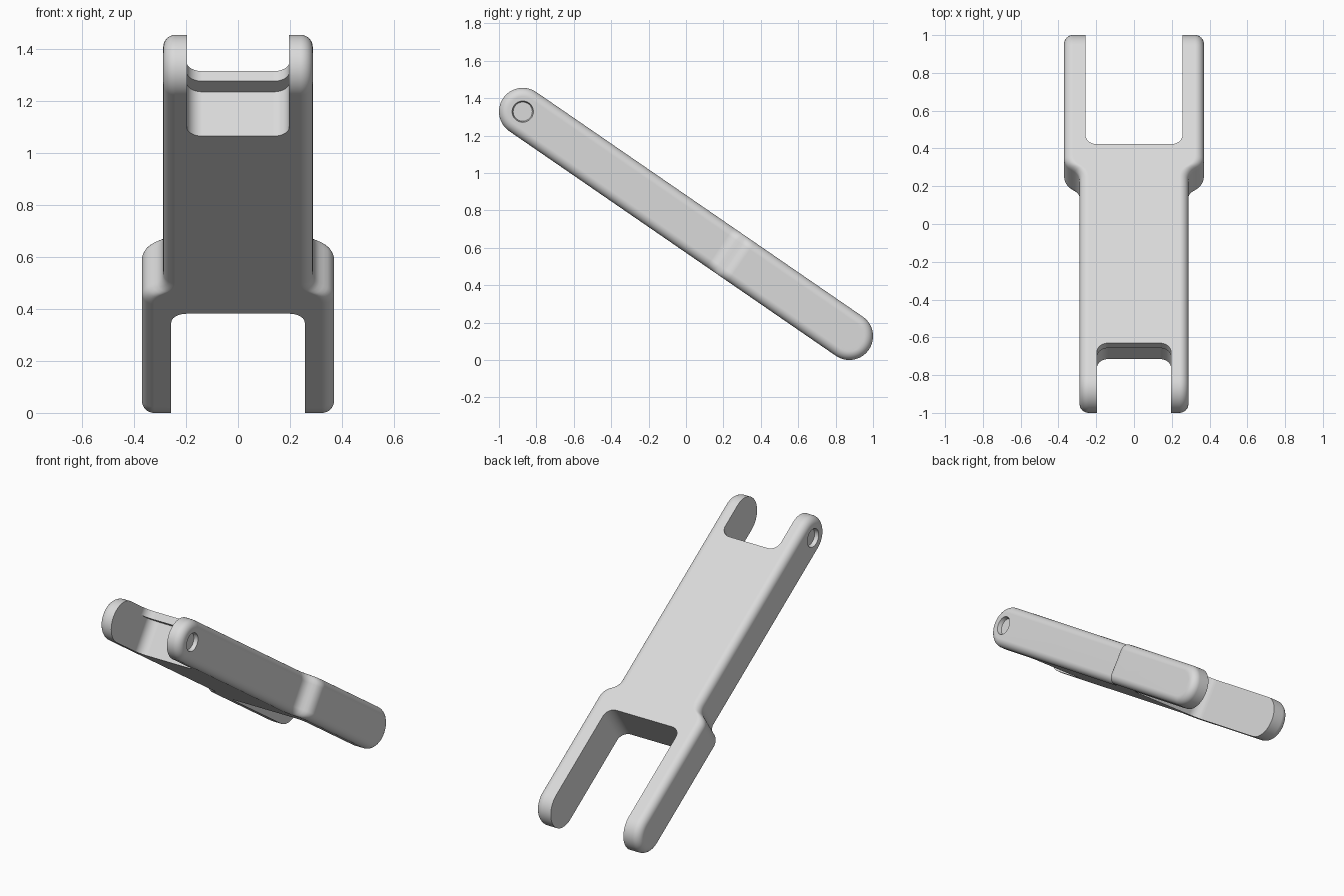
import bpy, bmesh, math
from mathutils import Matrix

old = bpy.data.objects.get("Cube")
if old:
    bpy.data.objects.remove(old, do_unlink=True)

# Link dimensions, measured along its own length (u), width (x) and thickness (v)
R = 0.127
LENGTH = 2.119
FILLET = 0.047
WIDE, NARROW = 0.37, 0.288
FLARE_A, FLARE_B = 0.70, 0.84
TILT = Matrix.Translation((0, 0.873, 0.127)) @ Matrix.Rotation(-math.atan2(1.201, 1.746), 4, 'X')

metal = bpy.data.materials.new("light_grey_metal")
metal.use_nodes = True
colour = (0.7, 0.7, 0.7, 1)
metal.diffuse_color = colour
metal.node_tree.nodes["Principled BSDF"].inputs["Base Color"].default_value = colour


def make_object(name, bm):
    """Turn local (x, u, v) geometry into a tilted object."""
    for v in bm.verts:
        v.co.y = -v.co.y
    bmesh.ops.recalc_face_normals(bm, faces=bm.faces)
    mesh = bpy.data.meshes.new(name)
    bm.to_mesh(mesh)
    bm.free()
    mesh.transform(TILT)
    mesh.materials.append(metal)
    obj = bpy.data.objects.new(name, mesh)
    bpy.context.scene.collection.objects.link(obj)
    return obj


def half_width(u):
    """Wide at the low end, narrow above, joined by two tangent arcs."""
    if u <= FLARE_A:
        return WIDE
    if u >= FLARE_B:
        return NARROW
    half = (FLARE_B - FLARE_A) / 2
    drop = (WIDE - NARROW) / 2
    rad = (half * half + drop * drop) / (2 * drop)
    sag = lambda d: rad - math.sqrt(rad * rad - d * d)
    if u < FLARE_A + half:
        return WIDE - sag(u - FLARE_A)
    return NARROW + sag(FLARE_B - u)


def capsule(rad, arc=16, steps=12):
    """Closed outline of a round-ended bar; returns points and top count."""
    angles = [math.pi / 2 * i / arc for i in range(arc + 1)]
    top = [(-rad * math.cos(a), rad * math.sin(a)) for a in angles]
    top += [(FLARE_A + (FLARE_B - FLARE_A) * i / steps, rad) for i in range(steps + 1)]
    top += [(LENGTH + rad * math.sin(a), rad * math.cos(a)) for a in angles]
    return top + [(u, -v) for u, v in reversed(top[1:-1])], len(top)


def build_body(levels=8):
    bm = bmesh.new()
    rings = []
    order = [(-1, k) for k in range(levels, -1, -1)] + [(1, k) for k in range(levels + 1)]
    for side, k in order:
        t = math.pi / 2 * k / levels
        pts, m = capsule(R - FILLET * (1 - math.cos(t)))
        inset = FILLET * (1 - math.sin(t))
        rings.append([bm.verts.new((side * (half_width(u) - inset), u, v)) for u, v in pts])
    n = len(rings[0])
    for a, b in zip(rings, rings[1:]):
        for i in range(n):
            j = (i + 1) % n
            bm.faces.new((a[i], a[j], b[j], b[i]))
    # Side faces, as strips across the thickness
    for ring in (rings[0], rings[-1]):
        for i in range(m - 1):
            quad = (ring[i], ring[i + 1], ring[n - i - 1], ring[(n - i) % n])
            bm.faces.new(list(dict.fromkeys(quad)))
    return make_object("link_arm", bm)


def slot(name, w, closed, opened, v0, v1, rad=0.06, segs=10):
    """Prism with two rounded corners at its closed end."""
    s = 1 if opened > closed else -1
    right = [(w, opened)]
    for i in range(segs + 1):
        t = math.pi / 2 * i / segs
        right.append((w - rad + rad * math.cos(t), closed + s * rad * (1 - math.sin(t))))
    outline = right + [(-x, u) for x, u in reversed(right)]
    bm = bmesh.new()
    low = [bm.verts.new((x, u, v0)) for x, u in outline]
    high = [bm.verts.new((x, u, v1)) for x, u in outline]
    bm.faces.new(low)
    bm.faces.new(high)
    for i in range(len(outline)):
        j = (i + 1) % len(outline)
        bm.faces.new((low[i], low[j], high[j], high[i]))
    return make_object(name, bm)


def bore(name, u, x0, x1, r0, r1):
    """Round cutter along x from x0 (radius r0) to x1 (radius r1)."""
    bm = bmesh.new()
    place = Matrix.Translation(((x0 + x1) / 2, u, 0)) @ Matrix.Rotation(math.pi / 2, 4, 'Y')
    bmesh.ops.create_cone(bm, cap_ends=True, segments=40, radius1=r0, radius2=r1,
                          depth=abs(x1 - x0), matrix=place)
    return make_object(name, bm)


def cut(target, cutter):
    cutter.hide_render = True
    mod = target.modifiers.new("cut", 'BOOLEAN')
    mod.operation = 'DIFFERENCE'
    mod.solver = 'EXACT'
    mod.object = cutter
    bpy.context.view_layer.objects.active = target
    bpy.ops.object.modifier_apply(modifier=mod.name)
    bpy.data.objects.remove(cutter, do_unlink=True)


arm = build_body()

# Low fork, and high fork with an overhanging lip on its upper face
cut(arm, slot("low_fork_slot", 0.257, 0.634, -0.5, -0.3, 0.3))
cut(arm, slot("high_fork_slot", 0.197, 1.912, 2.6, -0.3, 0.3))
cut(arm, slot("lip_undercut", 0.197, 1.84, 2.6, -0.31, 0.08))

# Fastener holes run straight through both low fork arms
for u in (0.388, 0.576):
    cut(arm, bore("fastener_hole", u, -0.6, 0.6, 0.027, 0.027))

# Blind pivot sockets on the outer sides
for side in (-1, 1):
    cut(arm, bore("low_pivot_socket", 0, side * (WIDE - 0.06), side * (WIDE + 0.06), 0.065, 0.065))
    inner, outer = side * (NARROW - 0.025), side * (NARROW + 0.025)
    ends = [(inner, 0.051), (outer, 0.063)]
    (xa, ra), (xb, rb) = sorted(ends)
    cut(arm, bore("high_pivot_socket", LENGTH, xa, xb, ra, rb))

# Smooth fillets with crisp cut edges
bpy.ops.object.select_all(action='DESELECT')
arm.select_set(True)
bpy.context.view_layer.objects.active = arm
bpy.ops.object.shade_smooth_by_angle(angle=math.radians(30))
weighted = arm.modifiers.new("even_shading", 'WEIGHTED_NORMAL')
weighted.keep_sharp = True
